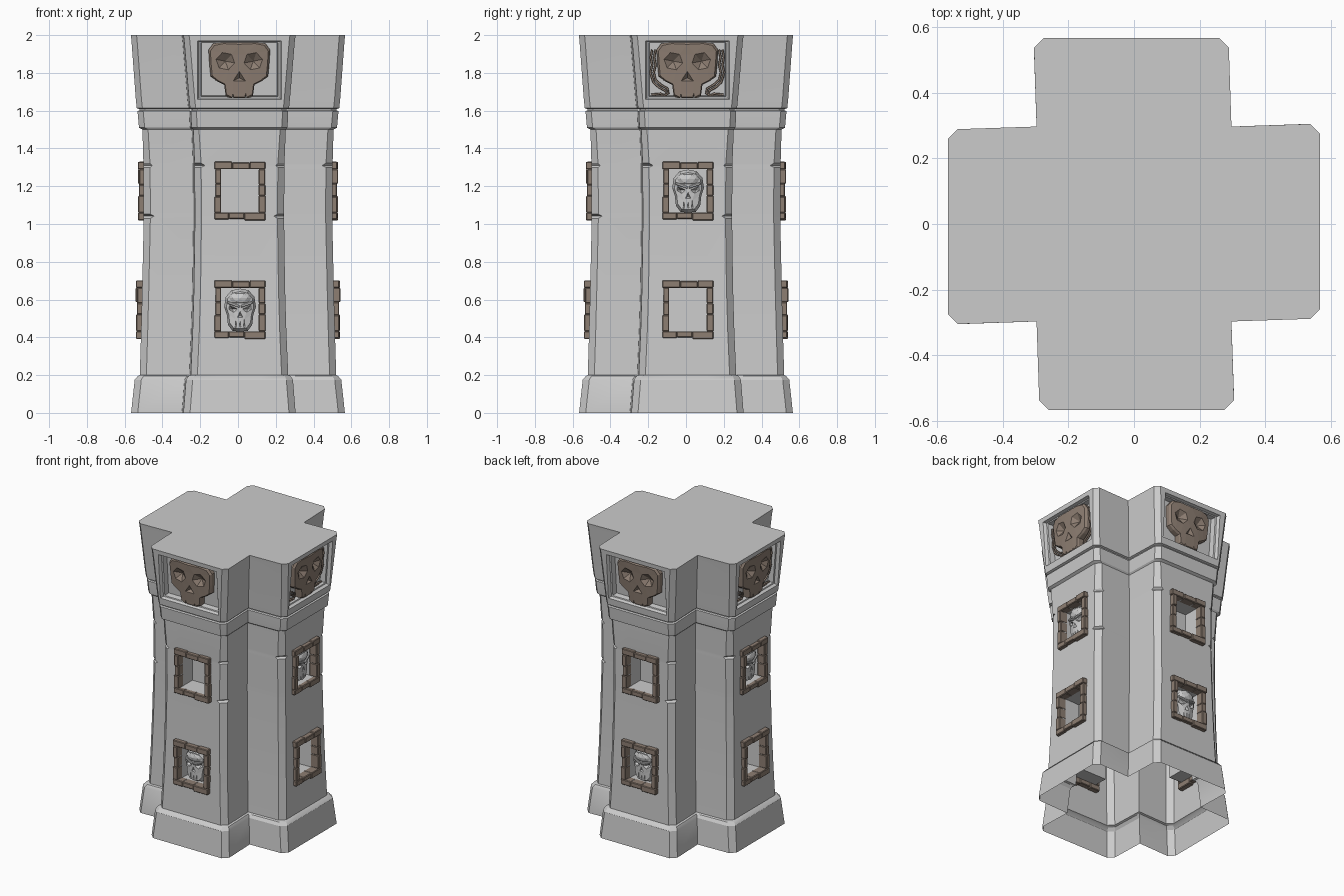
import bpy, bmesh, random
from math import pi, cos, sin
from mathutils import Vector, Matrix

if "Cube" in bpy.data.objects:
    bpy.data.objects.remove(bpy.data.objects["Cube"])

random.seed(4)
OFF = 0.008  # slight sideways lean of every arm


def material(name, rgb):
    m = bpy.data.materials.new(name)
    m.diffuse_color = (*rgb, 1)
    m.use_nodes = True
    m.node_tree.nodes["Principled BSDF"].inputs["Base Color"].default_value = m.diffuse_color
    return m


BROWN = material("brown_stone", (0.27, 0.21, 0.17))


def to_mesh(bm, name, mat=None):
    me = bpy.data.meshes.new(name)
    bm.to_mesh(me)
    bm.free()
    if mat:
        me.materials.append(mat)
    return me


def place(name, data, k, loc=(0, 0, 0)):
    """Put a part designed for the front side onto side k."""
    ob = bpy.data.objects.new(name, data)
    bpy.context.collection.objects.link(ob)
    ob.matrix_world = Matrix.Rotation(k * pi / 2, 4, 'Z') @ Matrix.Translation(loc)
    return ob


# --- pillar shell: cross-shaped rings (z, reach, half width, chamfer, left nick, right nick)
RINGS = [
    (0.00, .566, .297, .035, 0, 0), (0.175, .547, .283, .035, 0, 0), (0.195, .530, .270, .03, 0, 0),
    (0.20, .520, .258, .035, 0, 0), (0.43, .513, .248, .035, 0, 0), (0.665, .507, .241, .035, 0, 0),
    (1.03, .499, .236, .035, 0, 0), (1.042, .499, .236, .035, 0, .02), (1.052, .499, .236, .035, 0, 0),
    (1.06, .499, .236, .035, 0, 0), (1.29, .500, .238, .035, 0, 0), (1.30, .500, .238, .035, 0, 0),
    (1.31, .500, .238, .035, .02, .012), (1.322, .501, .238, .035, 0, 0), (1.50, .506, .245, .03, 0, 0),
    (1.51, .524, .253, .03, 0, 0), (1.53, .526, .255, .03, 0, 0), (1.597, .532, .258, .03, 0, 0),
    (1.602, .522, .250, .03, 0, 0), (1.608, .522, .250, .03, 0, 0), (1.613, .536, .262, .03, 0, 0),
    (1.66, .541, .267, .03, 0, 0), (1.97, .564, .293, .03, 0, 0), (2.00, .567, .297, .03, 0, 0)]


def arm(r, hw, c, nl, nr, z):
    xl, xr = OFF - hw, OFF + hw
    w0, w1 = (-.215, .23) if z > 1.505 else (-.09, .112)
    return [(-hw, -hw), (xl, -r + c + nl), (xl + c + nl, -r), (w0, -r), (w1, -r),
            (xr - c - nr, -r), (xr, -r + c + nr)]


bm = bmesh.new()
loops = []
for z, r, hw, c, nl, nr in RINGS:
    loop = []
    for k in range(4):
        rot = Matrix.Rotation(k * pi / 2, 3, 'Z')
        loop += [bm.verts.new(rot @ Vector((x, y, z))) for x, y in arm(r, hw, c, nl, nr, z)]
    loops.append(loop)
cavities = []
n = len(loops[0])
for i in range(len(loops) - 1):
    a, b = loops[i], loops[i + 1]
    for j in range(n):
        f = bm.faces.new((a[j], a[(j + 1) % n], b[(j + 1) % n], b[j]))
        z = RINGS[i][0]
        if j % 7 == 3:
            if z in (0.43, 1.66):
                cavities.append((f, z))
            elif z == 1.06:
                cavities.append((f, z))
bm.faces.new(loops[-1])
bm.normal_update()
# window niches and top panels pushed inwards
for f, z in cavities:
    depth, steps = (.13, [(1, 1)]) if z < 1.5 else (.06, [(.35, .96), (.4, .92), (1, .9)])
    nrm, base = f.normal.copy(), f.calc_center_median()
    start = [v.co - base for v in f.verts]
    for t, s in steps:
        f = bmesh.ops.extrude_discrete_faces(bm, faces=[f])['faces'][0]
        for v, p in zip(f.verts, start):
            v.co = base + p * s - nrm * depth * t
shell = place("pillar_shell", to_mesh(bm, "pillar_shell"), 0)


# --- helpers for blocks and skull reliefs
def block(bm, x0, x1, y0, y1, z0, z1, bevel=.004):
    m = Matrix.Translation(((x0 + x1) / 2, (y0 + y1) / 2, (z0 + z1) / 2)) @ \
        Matrix.Diagonal((x1 - x0, y1 - y0, z1 - z0, 1))
    vs = bmesh.ops.create_cube(bm, size=1, matrix=m)['verts']
    edges = list({e for v in vs for e in v.link_edges})
    bmesh.ops.bevel(bm, geom=edges, offset=bevel, segments=1, affect='EDGES')


def mirror(half):
    """Close a right-hand half outline that starts and ends on the centre line."""
    return half + [(-x, z) for x, z in reversed(half) if x > 1e-6]


def relief(name, outline, steps, holes, bend, tilt, mat=None):
    """Stack scaled outlines (scale, y), fill the front, sink pointed holes into it."""
    bm = bmesh.new()
    prev = None
    for s, y in steps:
        loop = [bm.verts.new((x * s, y, z * s)) for x, z in outline]
        if prev:
            for i in range(len(loop)):
                j = (i + 1) % len(loop)
                bm.faces.new((prev[i], prev[j], loop[j], loop[i]))
        prev = loop
    rims = [prev]
    front = steps[-1][1]
    for pts, depth in holes:
        rims.append([bm.verts.new((x, front, z)) for x, z in pts])
    edges = []
    for rim in rims:
        for i in range(len(rim)):
            p, q = rim[i], rim[(i + 1) % len(rim)]
            edges.append(bm.edges.get((p, q)) or bm.edges.new((p, q)))
    bmesh.ops.triangle_fill(bm, use_beauty=True, edges=edges, normal=(0, -1, 0))
    for rim, (pts, depth) in zip(rims[1:], holes):
        mid = sum((v.co for v in rim), Vector()) / len(rim)
        apex = bm.verts.new(mid + Vector((0, depth, 0)))
        for i in range(len(rim)):
            bm.faces.new((rim[i], rim[(i + 1) % len(rim)], apex))
    bmesh.ops.recalc_face_normals(bm, faces=bm.faces)
    for v in bm.verts:
        v.co.y += bend * v.co.x ** 2 - tilt * v.co.z
    return bm


def pair(pts, depth):
    return [(pts, depth), ([(-x, z) for x, z in reversed(pts)], depth)]


# --- brown block frame round a window
bm = bmesh.new()
for s in (-1, 1):
    cuts = [-.135, -.05 + random.uniform(-.015, .015), .04 + random.uniform(-.02, .02), .135]
    for a, b in zip(cuts, cuts[1:]):
        o = random.uniform(.147, .157)
        z0, z1 = sorted((s * .115, s * o))
        block(bm, a, b, -.028 - random.uniform(-.004, .004), .03, z0, z1)
    cuts = [-.115, -.04 + random.uniform(-.02, .02), .05 + random.uniform(-.02, .02), .115]
    for a, b in zip(cuts, cuts[1:]):
        x0, x1 = sorted((s * .099, s * random.uniform(.127, .142)))
        block(bm, x0, x1, -.028 - random.uniform(-.004, .004), .03, a, b)
frame = to_mesh(bm, "window_frame", BROWN)

# --- grey skull standing in a window
half = [(0, .112), (.045, .103), (.076, .068), (.084, .015), (.07, -.028), (.064, -.08), (.04, -.112), (0, -.116)]
slit = [(.022, -.052), (.026, -.09), (.018, -.09)]
holes = pair([(.014, .004), (.056, .024), (.06, .002), (.034, -.014)], .03) + pair(slit, .012)
holes += [([(0, -.008), (.014, -.04), (-.014, -.04)], .02), ([(0, -.054), (.004, -.09), (-.004, -.09)], .012)]
bm = relief("s", mirror(half), [(.85, .10), (1, .06), (1, .03), (.86, 0)], holes, 4, .05)
ball = Matrix.Translation((0, .028, .062)) @ Matrix.Diagonal((.066, .042, .042, 1))
bmesh.ops.create_icosphere(bm, subdivisions=2, radius=1, matrix=ball)
for s in (-1, 1):  # angry brows
    before = set(bm.verts)
    block(bm, .004, .066, -.012, .02, -.007, .007, .003)
    for v in set(bm.verts) - before:
        v.co = Vector((s * v.co.x, v.co.y + 3 * v.co.x ** 2, v.co.z + .016 + .35 * v.co.x))
bmesh.ops.recalc_face_normals(bm, faces=bm.faces)
small_skull = to_mesh(bm, "window_skull")

# --- blocky brown skull in the top panel
half = [(0, .148), (.09, .152), (.14, .142), (.163, .11), (.158, .03), (.152, -.03), (.12, -.055),
        (.08, -.075), (.072, -.135), (.04, -.15), (.036, -.128), (.03, -.15), (0, -.148)]
hexa = [(.074 + .05 * cos(a * pi / 3 + .2), .05 + .048 * sin(a * pi / 3 + .2)) for a in range(6)]
holes = pair(hexa, .035) + [([(0, -.005), (.033, -.055), (-.033, -.055)], .025)]
bm = relief("p", mirror(half), [(1, .055), (1, .012), (.94, 0)], holes, .5, .074)
panel_skull = to_mesh(bm, "panel_skull", BROWN)

# --- wavy strands beside the panel skull on two sides
strands = bpy.data.curves.new("panel_strands", 'CURVE')
strands.dimensions = '3D'
strands.bevel_depth, strands.bevel_resolution = .006, 1
strands.use_fill_caps = True
strands.materials.append(BROWN)
for s in (-1, 1):
    for d in (0, .018):
        path = [(.168, .11), (.176, .07), (.168, .03), (.178, -.01), (.168, -.05), (.14, -.075),
                (.105, -.095), (.10, -.12), (.13, -.135), (.18, -.14)]
        sp = strands.splines.new('POLY')
        sp.points.add(len(path) - 1)
        for p, (x, z) in zip(sp.points, path):
            z += d * (.7 if z < -.04 else 0) * (-1 if z > -.13 else 1)
            p.co = (s * (x + (d if z > -.06 else d * .6)), .035 - .074 * z, max(z, -.145), 1)

# --- put the details on the four sides, alternating
for k in range(4):
    side = ("front", "right", "back", "left")[k]
    place(f"lower_window_frame_{side}", frame, k, (.01, -.510, .547))
    place(f"upper_window_frame_{side}", frame, k, (.01, -.499, 1.175))
    spot = (.011, -.495, 1.176) if k % 2 else (.011, -.505, .546)
    place(f"window_skull_{side}", small_skull, k, spot)
    place(f"panel_skull_{side}", panel_skull, k, (.007, -.543, 1.812))
    if k % 2:
        place(f"panel_strands_{side}", strands, k, (.007, -.543, 1.812))

bpy.context.view_layer.objects.active = shell
shell.select_set(True)
bpy.ops.object.shade_smooth_by_angle(angle=0.5)
